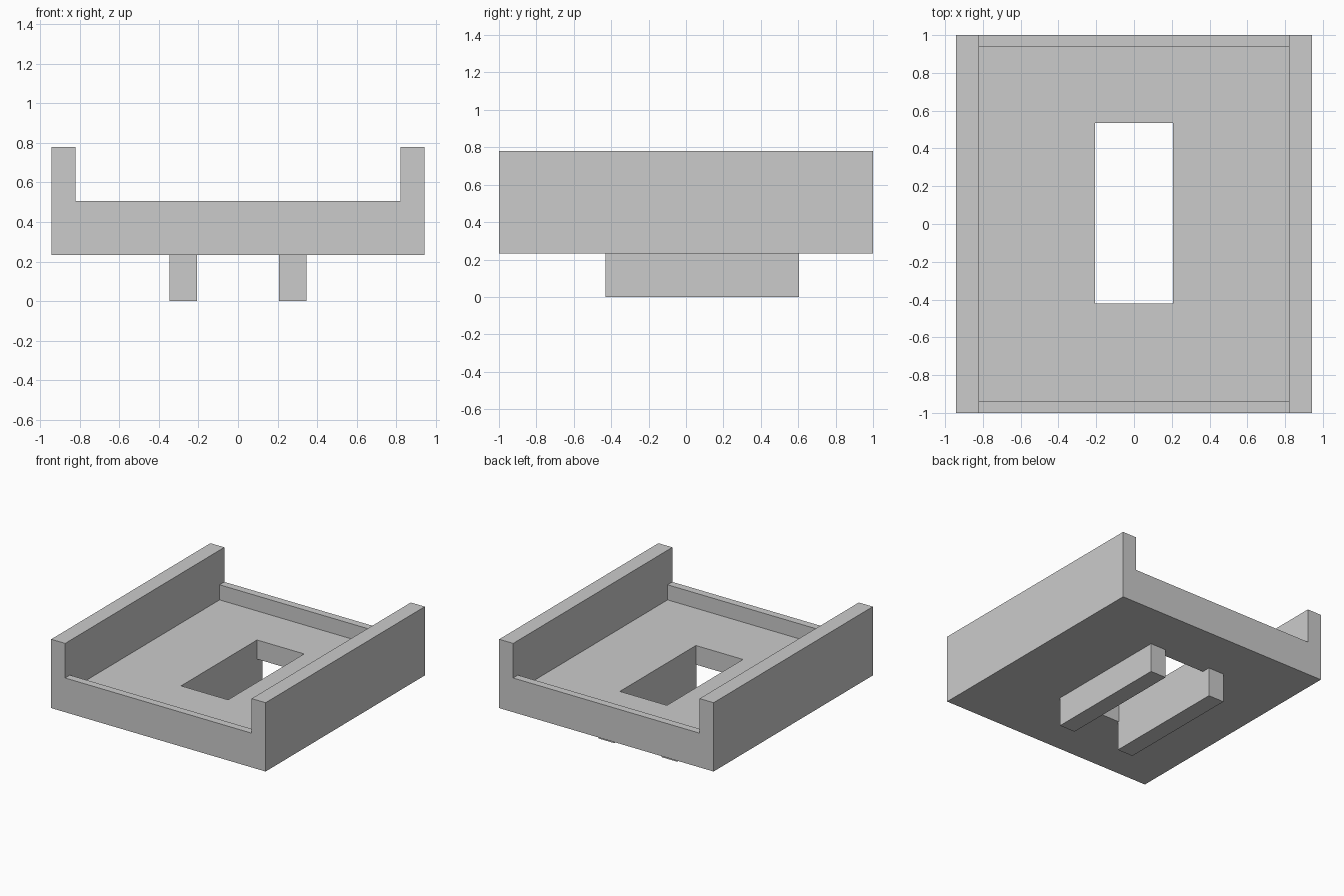
import bpy
import bmesh
from mathutils import Matrix, Vector

cube = bpy.data.objects.get("Cube")
if cube:
    bpy.data.objects.remove(cube, do_unlink=True)

grey = bpy.data.materials.new("plain_grey")
grey.use_nodes = True
colour = (0.6, 0.6, 0.6, 1)
grey.diffuse_color = colour
grey.node_tree.nodes["Principled BSDF"].inputs["Base Color"].default_value = colour

# Main dimensions
HALF_W, HALF_L = 0.943, 1.0
INNER_W, INNER_L = 0.82, 0.94
BASE, FLOOR, LIP, TOP = 0.233, 0.385, 0.505, 0.78
SLOT_W, LEG_W = 0.207, 0.345


def box(name, low, high):
    """Box object spanning two opposite corners."""
    low, high = Vector(low), Vector(high)
    bm = bmesh.new()
    place = Matrix.Translation((low + high) / 2) @ Matrix.Diagonal((*(high - low), 1))
    bmesh.ops.create_cube(bm, size=1, matrix=place)
    mesh = bpy.data.meshes.new(name)
    bm.to_mesh(mesh)
    bm.free()
    mesh.materials.append(grey)
    obj = bpy.data.objects.new(name, mesh)
    bpy.context.collection.objects.link(obj)
    return obj


def cut(target, cutter):
    """Subtract a helper box from the target, then discard the helper."""
    mod = target.modifiers.new("cut", "BOOLEAN")
    mod.operation = "DIFFERENCE"
    mod.solver = "EXACT"
    mod.object = cutter
    bpy.context.view_layer.objects.active = target
    bpy.ops.object.modifier_apply(modifier=mod.name)
    bpy.data.objects.remove(cutter, do_unlink=True)


# Tray: solid block with a lengthwise channel, a sunken floor and a slot
tray = box("tray", (-HALF_W, -HALF_L, BASE), (HALF_W, HALF_L, TOP))
cut(tray, box("channel", (-INNER_W, -2, LIP), (INNER_W, 2, 1)))
cut(tray, box("pocket", (-INNER_W, -INNER_L, FLOOR), (INNER_W, INNER_L, 1)))
cut(tray, box("slot", (-SLOT_W, -0.42, 0), (SLOT_W, 0.535, 1)))

# Two rails under the tray, either side of the slot
for side, sign in (("left", 1), ("right", -1)):
    near, far = sorted((sign * SLOT_W, sign * LEG_W))
    box(side + "_rail", (near, -0.43, 0), (far, 0.605, BASE))
